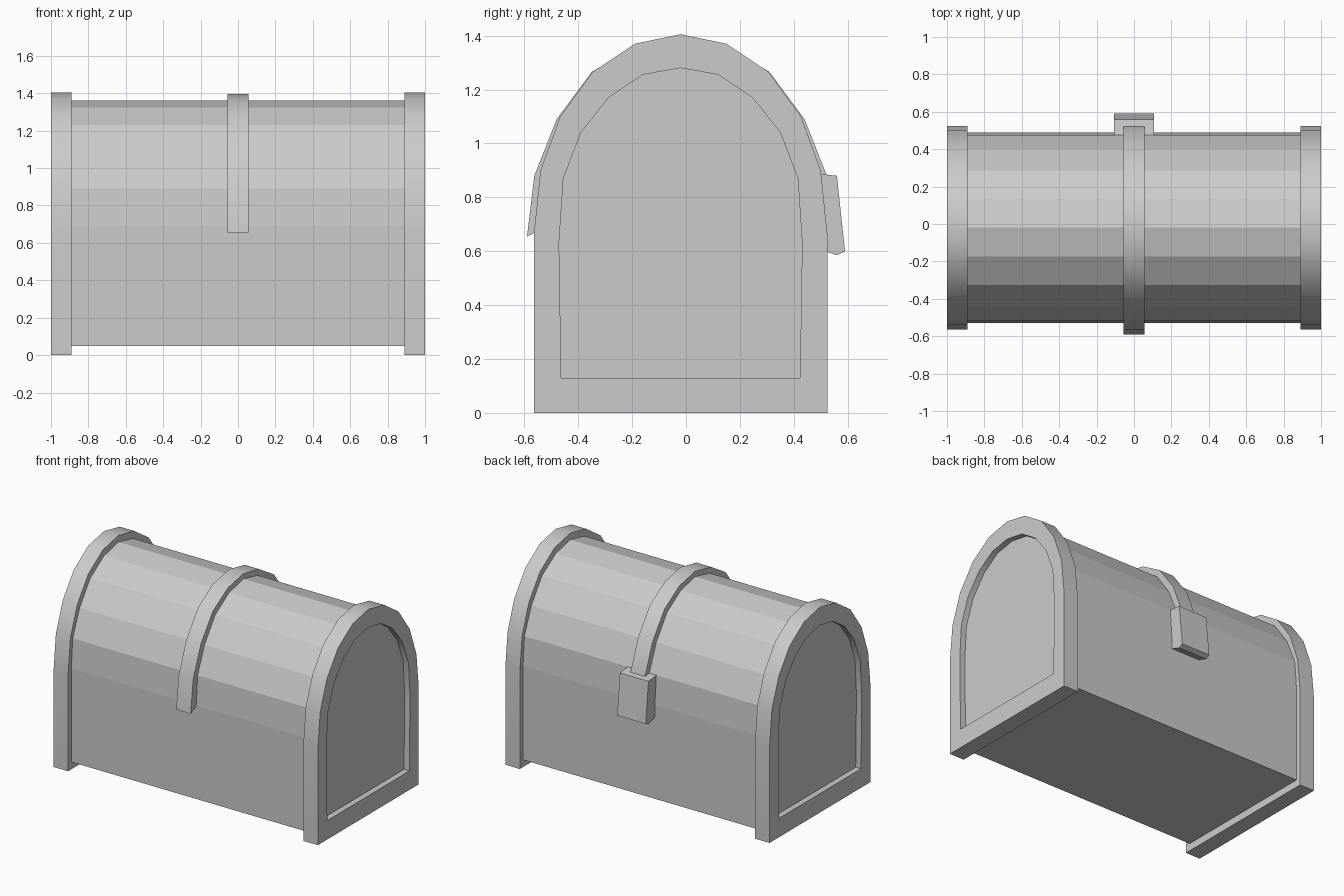
import bpy
import bmesh
import math

if "Cube" in bpy.data.objects:
    bpy.data.objects.remove(bpy.data.objects["Cube"], do_unlink=True)

grey = bpy.data.materials.new("plain_grey")
grey.use_nodes = True
grey.diffuse_color = (0.6, 0.6, 0.6, 1)
grey.node_tree.nodes["Principled BSDF"].inputs["Base Color"].default_value = (0.6, 0.6, 0.6, 1)

MID_Y = -0.02  # the chest's own middle plane


def arch(half):
    """Mirror (half width, height) points, base to crown, into a full arch."""
    right = [(MID_Y + w, z) for w, z in half]
    left = [(MID_Y - w, z) for w, z in reversed(half[:-1])]
    return right + left


def finish(name, bm, smooth=False):
    bmesh.ops.recalc_face_normals(bm, faces=bm.faces)
    mesh = bpy.data.meshes.new(name)
    bm.to_mesh(mesh)
    bm.free()
    obj = bpy.data.objects.new(name, mesh)
    bpy.context.collection.objects.link(obj)
    mesh.materials.append(grey)
    if smooth:
        bpy.ops.object.select_all(action="DESELECT")
        obj.select_set(True)
        bpy.context.view_layer.objects.active = obj
        bpy.ops.object.shade_smooth_by_angle(angle=math.radians(35))
    return obj


def prism(name, profile, x0, x1):
    """Extrude a closed side profile from x0 to x1."""
    bm = bmesh.new()
    face = bm.faces.new([bm.verts.new((x0, y, z)) for y, z in profile])
    ext = bmesh.ops.extrude_face_region(bm, geom=[face])["geom"]
    bmesh.ops.translate(bm, vec=(x1 - x0, 0, 0),
                        verts=[v for v in ext if isinstance(v, bmesh.types.BMVert)])
    # the first cap is kept by the extrusion only when needed
    bmesh.ops.holes_fill(bm, edges=bm.edges)
    return finish(name, bm)


def band(name, outer, inner, x0, x1, closed):
    """Sweep a rectangular bar between two matching profiles."""
    bm = bmesh.new()
    rings = [[bm.verts.new(c) for c in ((x0, *o), (x1, *o), (x1, *i), (x0, *i))]
             for o, i in zip(outer, inner)]
    pairs = list(zip(rings, rings[1:]))
    if closed:
        pairs.append((rings[-1], rings[0]))
    else:
        bm.faces.new(rings[0])
        bm.faces.new(rings[-1])
    for a, b in pairs:
        for k in range(4):
            n = (k + 1) % 4
            bm.faces.new((a[k], a[n], b[n], b[k]))
    return finish(name, bm, smooth=True)


# Faceted chest body, ending in the recessed end panels
body = arch([(0.51, 0.05), (0.51, 0.69), (0.495, 0.89), (0.42, 1.07),
             (0.305, 1.23), (0.155, 1.325), (0, 1.36)])
prism("chest_body", body, -0.96, 0.96)

# Arched frames around both ends
frame_outer = arch([(0.545, 0), (0.545, 0.66), (0.52, 0.9), (0.447, 1.1),
                    (0.327, 1.265), (0.17, 1.37), (0, 1.405)])
frame_inner = arch([(0.443, 0.13), (0.451, 0.63), (0.435, 0.87), (0.37, 1.04),
                    (0.267, 1.17), (0.14, 1.255), (0, 1.28)])
for name, x0 in (("right_end_frame", -1), ("left_end_frame", 0.89)):
    band(name, frame_outer, frame_inner, x0, x0 + 0.11, True)

# Strap over the lid
strap_outer = arch([(0.57, 0.655), (0.543, 0.88), (0.46, 1.09),
                    (0.33, 1.265), (0.17, 1.362), (0, 1.396)])
strap_inner = arch([(0.5, 0.69), (0.485, 0.89), (0.41, 1.07),
                    (0.295, 1.22), (0.15, 1.315), (0, 1.35)])
band("lid_strap", strap_outer, strap_inner, -0.055, 0.055, False)

# Tilted latch block on the back end of the strap
latch = [(0.47, 0.89), (0.56, 0.88), (0.59, 0.6), (0.56, 0.585), (0.49, 0.61)]
prism("latch_block", latch, -0.108, 0.108)
